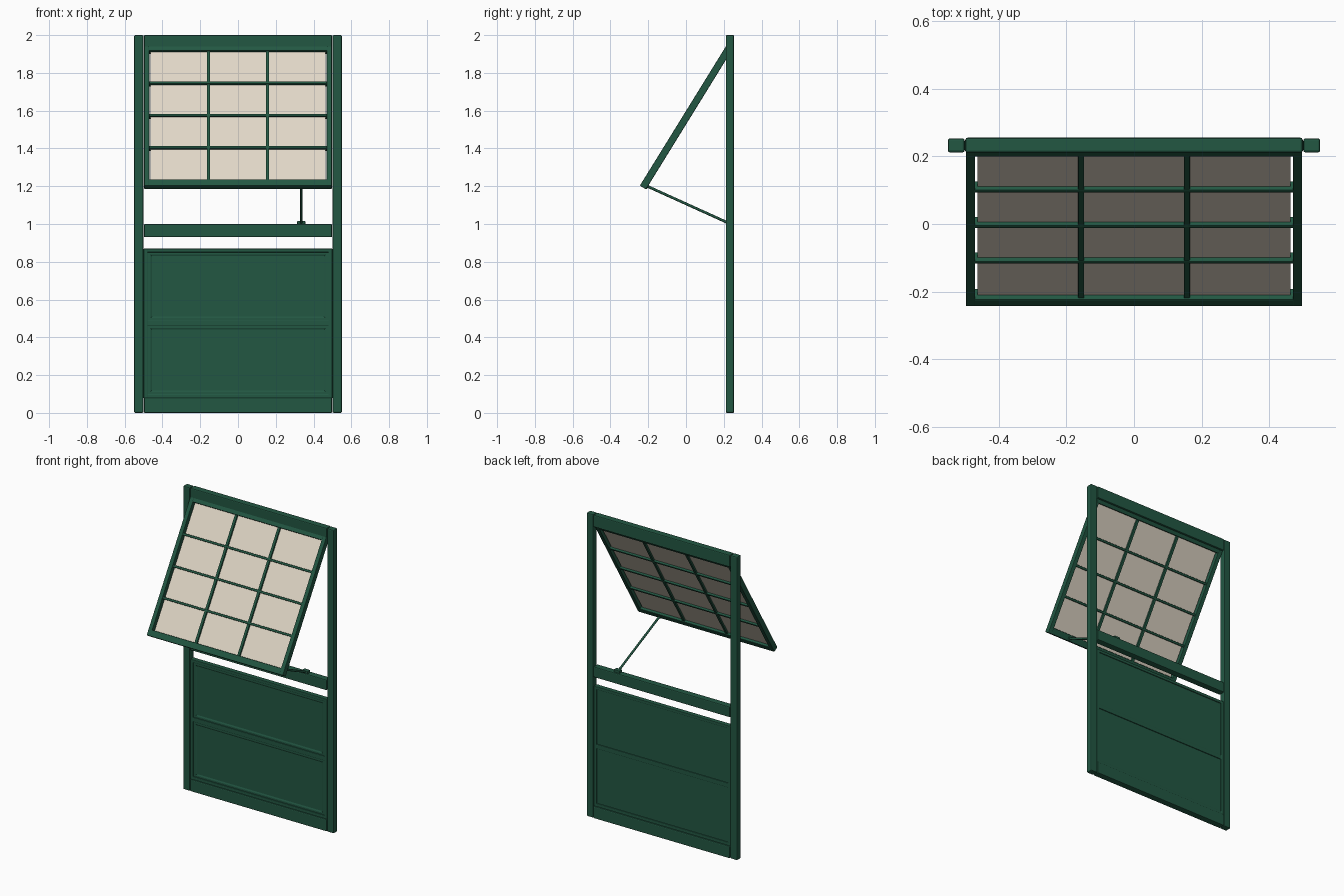
import bpy, bmesh, math
from mathutils import Matrix, Vector

cube = bpy.data.objects.get("Cube")
if cube:
    bpy.data.objects.remove(cube, do_unlink=True)


def material(name, rgb):
    m = bpy.data.materials.new(name)
    m.use_nodes = True
    m.diffuse_color = (*rgb, 1)
    m.node_tree.nodes["Principled BSDF"].inputs["Base Color"].default_value = (*rgb, 1)
    return m


green = material("dark green paint", (0.016, 0.095, 0.055))
pane = material("cream pane", (0.75, 0.68, 0.57))


def finish(name, bm, mat, matrix=None, bevel=0.0):
    if matrix:
        bm.transform(matrix)
    bmesh.ops.recalc_face_normals(bm, faces=bm.faces)
    mesh = bpy.data.meshes.new(name)
    bm.to_mesh(mesh)
    bm.free()
    mesh.materials.append(mat)
    ob = bpy.data.objects.new(name, mesh)
    bpy.context.collection.objects.link(ob)
    if bevel:
        mod = ob.modifiers.new("soft edges", "BEVEL")
        mod.width = bevel
        mod.segments = 2
    return ob


def box_mesh(lo, hi):
    bm = bmesh.new()
    bmesh.ops.create_cube(bm, size=1)
    lo, hi = Vector(lo), Vector(hi)
    for v in bm.verts:
        v.co = (lo + hi) / 2 + v.co * (hi - lo)
    return bm


def box(name, lo, hi, mat=green, matrix=None, bevel=0.004):
    return finish(name, box_mesh(lo, hi), mat, matrix, bevel)


FRONT, BACK = 0.211, 0.253

# Fixed outer frame
for side, x in (("right", -0.525), ("left", 0.525)):
    box(f"{side}_post", (x - 0.025, FRONT, 0), (x + 0.025, BACK, 2), bevel=0.007)
for name, z0, z1 in (("bottom_rail", 0, 0.08), ("middle_rail", 0.93, 1.0), ("top_rail", 1.92, 2)):
    box(name, (-0.498, FRONT, z0), (0.498, BACK + 0.002, z1), bevel=0.006)

# Lower panel: thin surround and two fielded boards
for side, s in (("right", -1), ("left", 1)):
    a, b = sorted((s * 0.478, s * 0.5))
    box(f"panel_stile_{side}", (a, 0.215, 0.078), (b, 0.249, 0.87))
for name, z0, z1 in (("bottom", 0.078, 0.1), ("middle", 0.46, 0.49), ("top", 0.85, 0.87)):
    box(f"panel_rail_{name}", (-0.485, 0.216, z0), (0.485, 0.248, z1))
for name, z0, z1 in (("lower", 0.09, 0.47), ("upper", 0.48, 0.86)):
    bm = box_mesh((-0.485, 0.221, z0), (0.485, 0.243, z1))
    bm.normal_update()
    for f in [f for f in bm.faces if f.normal.y < -0.9]:
        bmesh.ops.inset_region(bm, faces=[f], thickness=0.03)
        bmesh.ops.inset_region(bm, faces=[f], thickness=0.012, depth=-0.004)
    finish(f"{name}_panel", bm, green)

# Hinged sash, modelled hanging from its top edge and then swung forward
swing = Matrix.Translation((0, 0.23, 1.935)) @ Matrix.Rotation(math.radians(-31.7), 4, "X")
LENGTH, DEPTH = 0.872, 0.019
for side, x in (("right", -0.483), ("left", 0.483)):
    box(f"sash_stile_{side}", (x - 0.014, -DEPTH, -LENGTH), (x + 0.014, DEPTH, 0), matrix=swing)
box("sash_top_rail", (-0.475, -DEPTH, -0.03), (0.475, DEPTH, 0), matrix=swing)
box("sash_bottom_rail", (-0.475, -DEPTH, -LENGTH), (0.475, DEPTH, -0.832), matrix=swing)
for i in range(3):
    z = -0.229 - i * 0.2
    box(f"sash_cross_bar_{i + 1}", (-0.475, -0.016, z - 0.007), (0.475, 0.016, z + 0.007),
        matrix=swing, bevel=0.003)
for side, x in (("right", -0.156), ("left", 0.156)):
    box(f"sash_upright_bar_{side}", (x - 0.009, -0.014, -0.84), (x + 0.009, 0.014, -0.02),
        matrix=swing, bevel=0.003)
box("sash_pane", (-0.462, -0.003, -0.84), (0.462, 0.003, -0.02), pane, swing, 0)

# Prop rod with its foot and upper catch
start, end = Vector((0.335, 0.225, 1.005)), Vector((0.335, -0.212, 1.203))
along = end - start
bm = bmesh.new()
bmesh.ops.create_cone(bm, cap_ends=True, segments=12, radius1=0.007, radius2=0.007, depth=along.length)
aim = Matrix.Translation((start + end) / 2) @ along.to_track_quat("Z", "Y").to_matrix().to_4x4()
rod = finish("prop_rod", bm, green, aim)
rod.data.shade_smooth()
rod.data.set_sharp_from_angle(angle=math.radians(40))
box("prop_foot", (0.313, 0.215, 0.996), (0.357, 0.245, 1.016))
box("prop_catch", (0.323, 0.01, -0.868), (0.347, 0.023, -0.844), matrix=swing, bevel=0.002)
